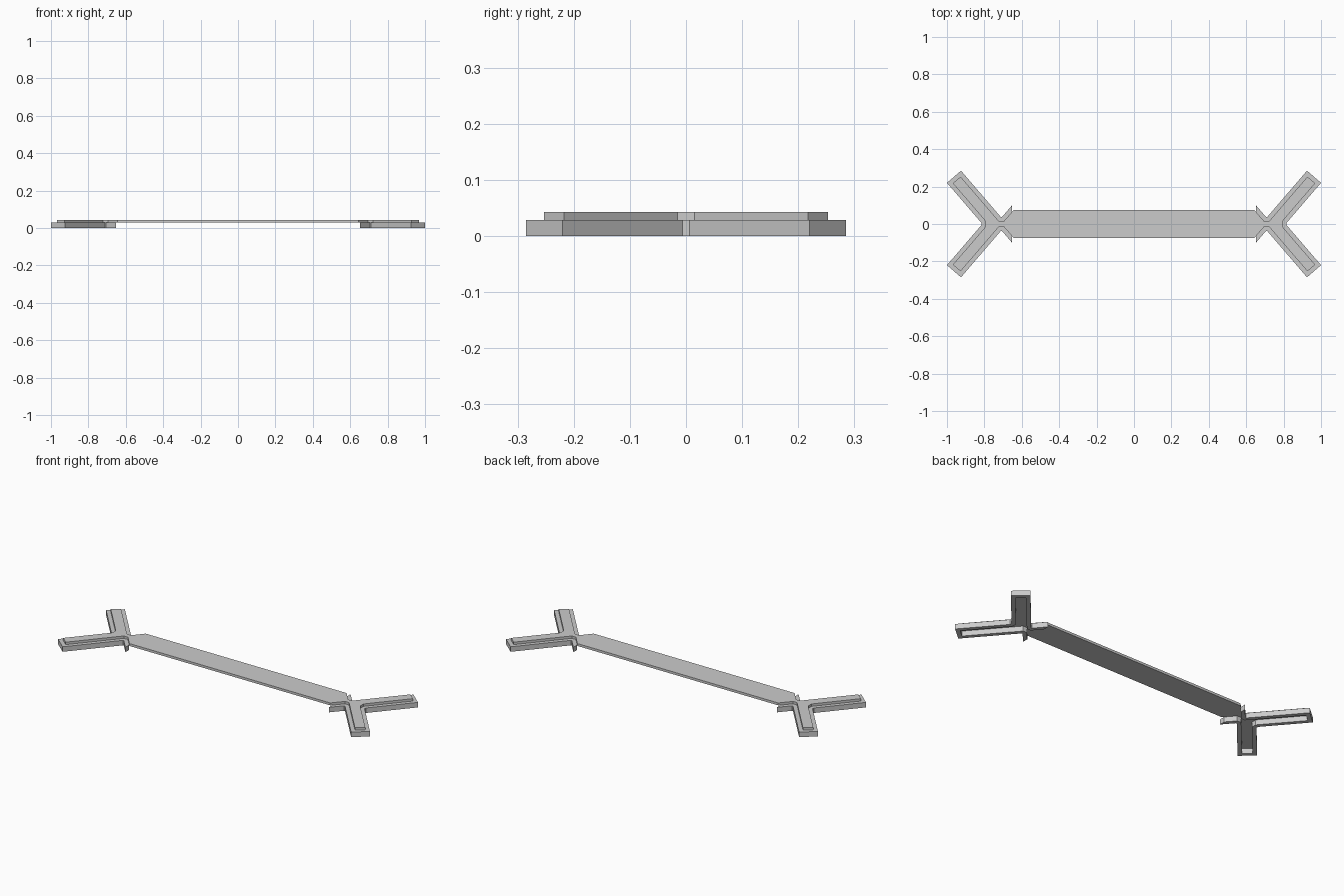
import bpy, bmesh, math
from mathutils import Vector

if "Cube" in bpy.data.objects:
    bpy.data.objects.remove(bpy.data.objects["Cube"])

RIM_TOP, TOP = 0.029, 0.043     # step height and overall height
RIM = 0.0225                    # rim width / inset of the upper plate
CUT_X = 0.652                   # where the short skirts are cut off
BAR_HALF = 0.075
SLOPE = math.tan(math.radians(49.3))


def prism(name, outline, z0, z1):
    bm = bmesh.new()
    face = bm.faces.new([bm.verts.new((p[0], p[1], z0)) for p in outline])
    ext = bmesh.ops.extrude_face_region(bm, geom=[face], use_keep_orig=True)
    verts = [g for g in ext["geom"] if isinstance(g, bmesh.types.BMVert)]
    bmesh.ops.translate(bm, verts=verts, vec=(0, 0, z1 - z0))
    bmesh.ops.recalc_face_normals(bm, faces=bm.faces)
    mesh = bpy.data.meshes.new(name)
    bm.to_mesh(mesh)
    bm.free()
    obj = bpy.data.objects.new(name, mesh)
    bpy.context.collection.objects.link(obj)
    return obj


def inset(path, d):
    """Mitred offset of an open path to its right; ends slide along x = CUT_X."""
    dirs = [(b - a).normalized() for a, b in zip(path, path[1:])]
    norms = [Vector((t.y, -t.x)) for t in dirs]
    pts = [path[0] - Vector((0, d / abs(dirs[0].x)))]
    for p, n0, n1 in zip(path[1:-1], norms, norms[1:]):
        pts.append(p + (n0 + n1) * d / (1 + n0.dot(n1)))
    pts.append(path[-1] + Vector((0, d / abs(dirs[-1].x))))
    return pts


def mirror_x(path):
    return [Vector((-p.x, p.y)) for p in path]


# Fork outline: skirt end, valley, arm tip, notch, then mirrored in y
valley_y, notch_y = 0.037, 0.0065
half = [Vector(p) for p in (
    (CUT_X, 0.10),
    (CUT_X + (0.10 - valley_y) / SLOPE, valley_y),
    (0.925 - (0.285 - valley_y) / SLOPE, valley_y),
    (0.925, 0.285),
    (1.0, 0.22),
    (1.0 - (0.22 - notch_y) / SLOPE, notch_y))]
outer = half + [Vector((p.x, -p.y)) for p in reversed(half)]
inner = inset(outer, RIM)

# Open-bottomed rims under each fork
rim = outer + inner[::-1]
prism("right_fork_rim", rim, 0, RIM_TOP)
prism("left_fork_rim", mirror_x(rim), 0, RIM_TOP)

# Upper plate: bar and both inset forks in one piece
corner_x = CUT_X - (BAR_HALF - inner[0].y) / SLOPE
end = [Vector((corner_x, BAR_HALF))] + inner[1:-1] + [Vector((corner_x, -BAR_HALF))]
prism("bar_plate", end + mirror_x(end)[::-1], RIM_TOP, TOP)
